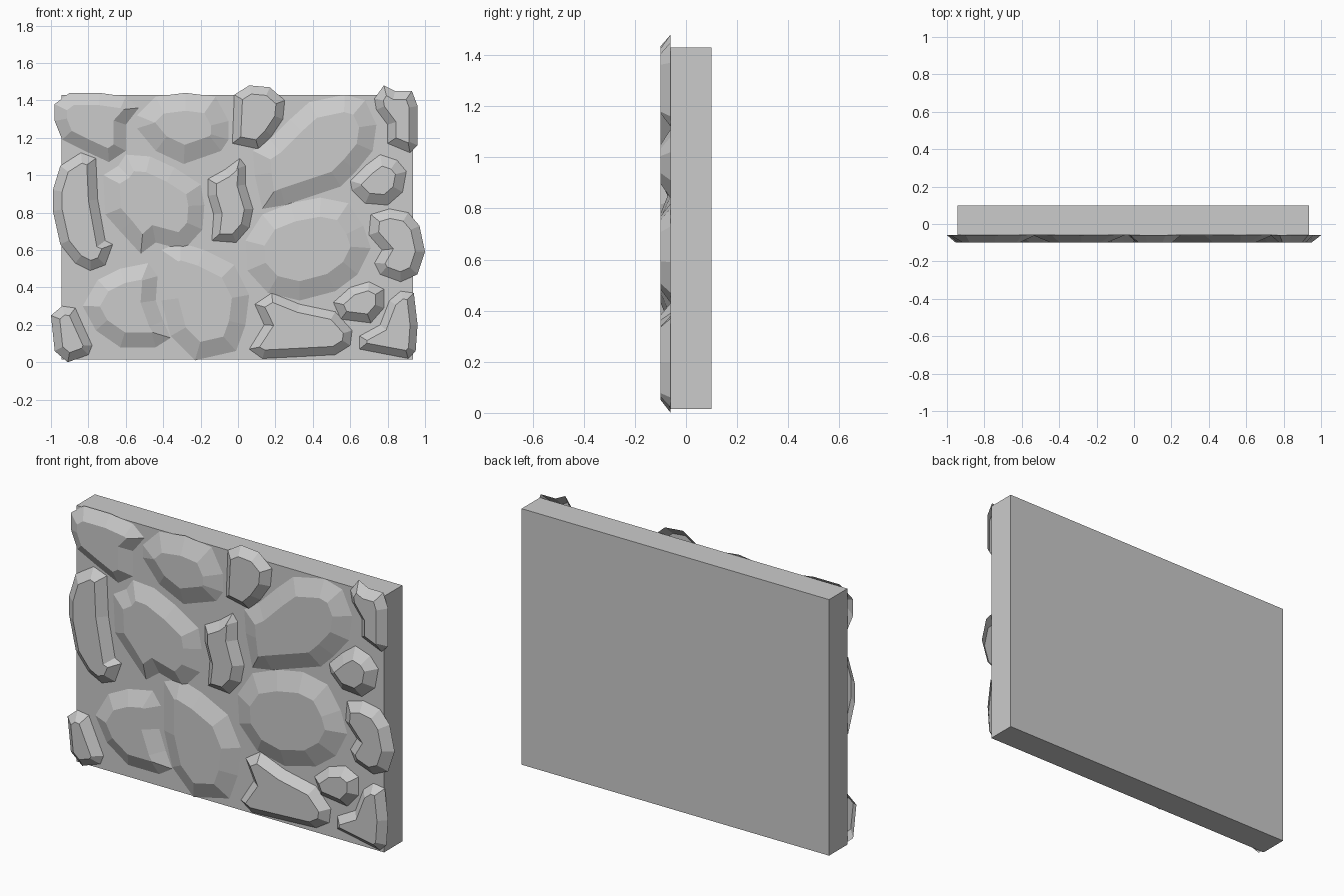
import bpy, bmesh
from mathutils import Vector

if "Cube" in bpy.data.objects:
    bpy.data.objects.remove(bpy.data.objects["Cube"])

BACK, FACE, TOP = 0.10, -0.06, -0.10   # y of slab back, slab face, stone tops


def finish(bm, name):
    me = bpy.data.meshes.new(name)
    bm.to_mesh(me)
    bm.free()
    ob = bpy.data.objects.new(name, me)
    bpy.context.collection.objects.link(ob)
    return ob


# backing slab
def slab(x0, x1, z0, z1):
    bm = bmesh.new()
    bmesh.ops.create_cube(bm, size=1)
    for v in bm.verts:
        v.co = (x1 if v.co.x > 0 else x0, BACK if v.co.y > 0 else FACE,
                z1 if v.co.z > 0 else z0)
    return finish(bm, "backing_slab")


# bevelled stone: base outline (x, z in hundredths) on the slab, flat top inset by w
def stone(name, w, pts):
    p = [Vector((x / 100, z / 100)) for x, z in pts]
    n = len(p)
    area = sum(p[i].x * p[(i + 1) % n].y - p[(i + 1) % n].x * p[i].y for i in range(n))
    if area < 0:
        p.reverse()
    inner = []
    for i in range(n):
        a = (p[i] - p[i - 1]).normalized()
        b = (p[(i + 1) % n] - p[i]).normalized()
        na, nb = Vector((-a.y, a.x)), Vector((-b.y, b.x))
        m = (na + nb).normalized()
        inner.append(p[i] + m * w / max(m.dot(na), 0.8))
    bm = bmesh.new()
    base = [bm.verts.new((q.x, FACE, q.y)) for q in p]
    top = [bm.verts.new((q.x, TOP, q.y)) for q in inner]
    bm.faces.new(top)
    for i in range(n):
        j = (i + 1) % n
        bm.faces.new((base[i], base[j], top[j], top[i]))
    return finish(bm, name)


slab(-0.945, 0.935, 0.015, 1.43)

# top row
stone("stone_top_left", .065, [(-98, 138), (-90, 144), (-74, 144), (-60, 142), (-53, 136), (-60, 127),
                               (-60, 113), (-69, 107), (-82, 113), (-94, 119), (-98, 129)])
stone("stone_top_second", .095, [(-54, 132), (-44, 142), (-28, 144), (-12, 142), (-5, 129), (-5, 119),
                                 (-9, 113), (-29, 106), (-44, 113), (-54, 125)])
stone("stone_top_middle", .045, [(-2, 143), (6, 148), (17, 147), (25, 140), (24, 130), (18, 121),
                                 (11, 114), (-3, 117)])
stone("stone_top_large", .09, [(13, 82), (25, 84), (55, 94), (63, 102), (72, 113), (74, 127), (68, 140),
                               (57, 143), (38, 139), (28, 130), (17, 119), (8, 113), (9, 100)])
stone("stone_top_right", .045, [(73, 141), (78, 148), (84, 145), (93, 145), (96, 137), (96, 116),
                                (92, 112), (80, 117), (80, 127), (74, 135)])
# middle row
stone("stone_left_tall", .05, [(-99, 92), (-95, 105), (-84, 112), (-76, 109), (-75, 87), (-71, 65),
                               (-67, 63), (-71, 52), (-79, 49), (-87, 53), (-95, 63), (-99, 81)])
stone("stone_middle_left", .085, [(-72, 100), (-64, 105), (-60, 111), (-47, 110), (-34, 104), (-20, 95),
                                  (-18, 84), (-19, 71), (-29, 60), (-44, 64), (-52, 58), (-63, 70),
                                  (-71, 79)])
stone("stone_middle_narrow", .045, [(-16, 98), (-7, 103), (1, 109), (4, 105), (4, 95), (8, 82), (6, 72),
                                    (-1, 64), (-14, 65), (-13, 79), (-16, 89)])
stone("stone_right_small", .055, [(60, 97), (68, 105), (76, 111), (85, 108), (90, 102), (88, 91),
                                  (80, 84), (68, 85), (61, 92)])
stone("stone_middle_large", .10, [(4, 65), (13, 79), (28, 85), (44, 88), (59, 85), (67, 73), (71, 61),
                                  (64, 47), (52, 38), (33, 33), (16, 37), (5, 49)])
stone("stone_right_edge", .05, [(71, 79), (81, 82), (91, 80), (97, 73), (100, 59), (96, 47), (87, 43),
                                (76, 47), (73, 53), (77, 60), (70, 68)])
# bottom row
stone("stone_bottom_left", .045, [(-100, 25), (-94, 30), (-87, 29), (-83, 20), (-78, 9), (-80, 4),
                                  (-91, 0), (-98, 6)])
stone("stone_bottom_second", .08, [(-83, 30), (-75, 44), (-63, 50), (-48, 53), (-43, 46), (-44, 33),
                                   (-40, 22), (-36, 13), (-44, 8), (-63, 8), (-76, 17)])
stone("stone_bottom_tall", .09, [(-41, 60), (-31, 64), (-18, 60), (-2, 52), (6, 36), (4, 20), (-1, 6),
                                 (-23, 1), (-36, 14), (-41, 33)])
stone("stone_bottom_wide", .045, [(9, 31), (18, 37), (33, 31), (52, 27), (61, 17), (60, 9), (52, 4),
                                  (33, 3), (13, 2), (6, 7), (14, 20)])
stone("stone_bottom_small", .045, [(51, 32), (60, 40), (70, 43), (78, 39), (78, 29), (71, 21), (55, 23)])
stone("stone_bottom_right", .04, [(65, 14), (76, 20), (81, 33), (87, 38), (94, 37), (96, 20), (95, 6),
                                  (91, 2), (65, 7)])
